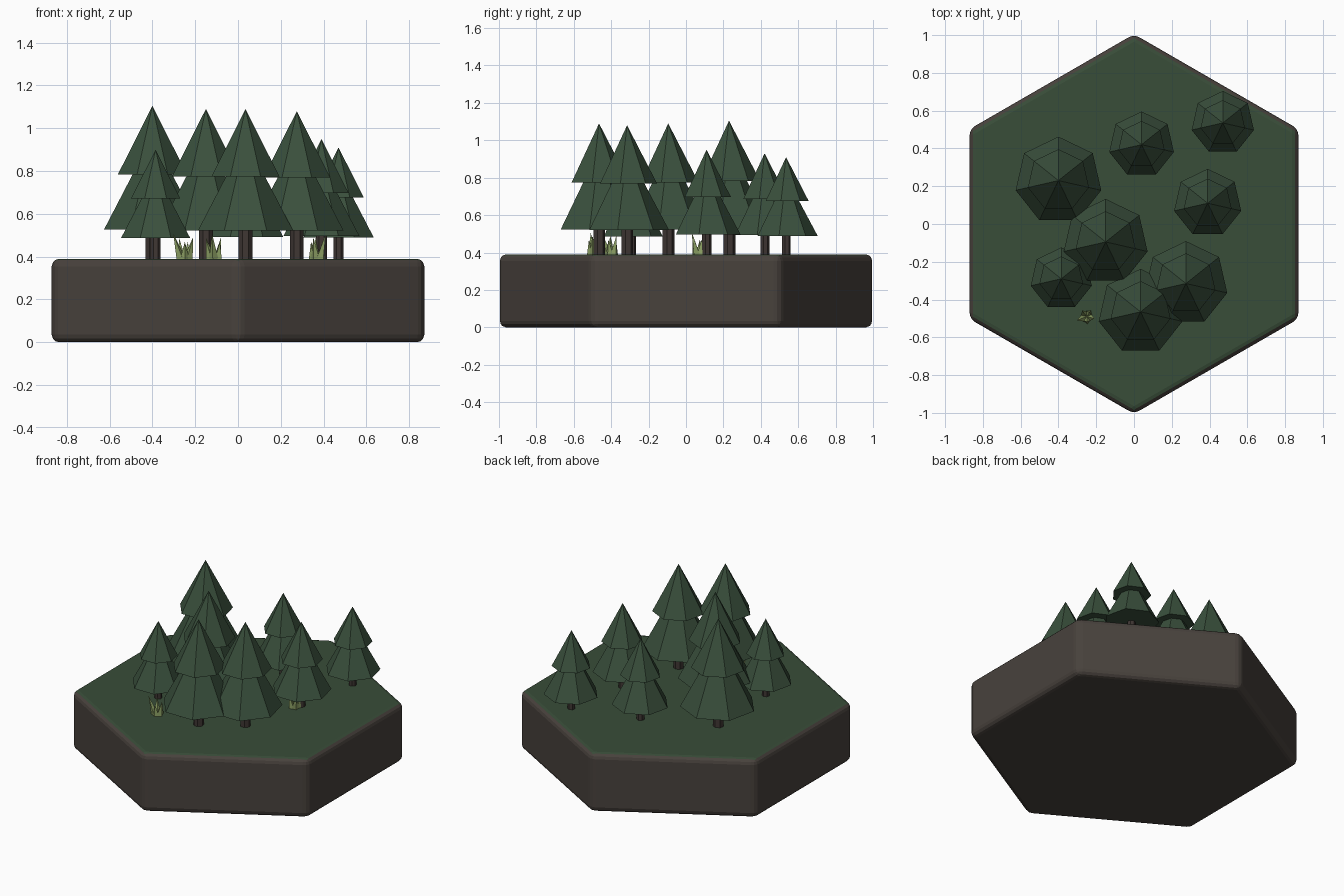
import bpy, bmesh, math
from mathutils import Vector, Matrix

cube = bpy.data.objects.get("Cube")
if cube:
    bpy.data.objects.remove(cube, do_unlink=True)

GROUND = 0.39


def material(name, rgb):
    m = bpy.data.materials.new(name)
    m.use_nodes = True
    m.diffuse_color = (*rgb, 1)
    m.node_tree.nodes["Principled BSDF"].inputs["Base Color"].default_value = (*rgb, 1)
    return m


soil = material("brown soil", (0.065, 0.054, 0.046))
turf = material("forest green turf", (0.040, 0.074, 0.040))
needles = material("pine green", (0.042, 0.080, 0.046))
bark = material("dark bark", (0.050, 0.038, 0.034))
blade_green = material("light grass", (0.27, 0.36, 0.13))


def finish(name, bm, *mats):
    mesh = bpy.data.meshes.new(name)
    bm.to_mesh(mesh)
    bm.free()
    obj = bpy.data.objects.new(name, mesh)
    bpy.context.collection.objects.link(obj)
    for m in mats:
        mesh.materials.append(m)
    return obj


def cone(bm, sides, r1, r2, z1, z2, matrix=Matrix()):
    lift = Matrix.Translation((0, 0, (z1 + z2) / 2))
    bmesh.ops.create_cone(bm, cap_ends=True, segments=sides, radius1=r1,
                          radius2=r2, depth=z2 - z1, matrix=matrix @ lift)


# Hexagonal soil slab with rounded edges and a turf top
bm = bmesh.new()
cone(bm, 6, 1.005, 1.005, 0, GROUND)
bmesh.ops.bevel(bm, geom=bm.edges[:], offset=0.035, segments=3,
                profile=0.5, affect='EDGES')
for f in bm.faces:
    f.normal_update()
    f.material_index = 1 if f.normal.z > 0.8 else 0
finish("hexagon_base", bm, soil, turf)


# Two-tier pine, proportions relative to its height
def pine(number, x, y, top):
    h = top - GROUND
    at = (x, y, GROUND)
    bm = bmesh.new()
    cone(bm, 7, 0.325 * h, 0, 0.19 * h, 0.80 * h)
    cone(bm, 7, 0.232 * h, 0, 0.55 * h, h)
    finish(f"pine_foliage_{number}", bm, needles).location = at
    bm = bmesh.new()
    cone(bm, 7, 0.047 * h, 0.047 * h, -0.01, 0.3 * h)
    finish(f"pine_trunk_{number}", bm, bark).location = at


pines = [(-0.40, 0.23, 1.105), (0.04, 0.42, 0.93), (0.47, 0.535, 0.91),
         (0.39, 0.11, 0.95), (-0.15, -0.095, 1.09), (-0.385, -0.29, 0.90),
         (0.275, -0.315, 1.08), (0.035, -0.465, 1.09)]
for i, spec in enumerate(pines, 1):
    pine(i, *spec)


# Grass tufts: pointed blades leaning out from the centre
def tuft(number, x, y):
    bm = bmesh.new()
    for k in range(5):
        turn = Matrix.Rotation(math.tau * k / 5 + number, 4, 'Z')
        lean = Matrix.Rotation(math.radians(8 + 5 * (k % 3)), 4, 'Y')
        out = Matrix.Translation((0.018, 0, 0))
        cone(bm, 4, 0.023, 0, -0.005, 0.08 + 0.022 * (k % 3), turn @ out @ lean)
    finish(f"grass_tuft_{number}", bm, blade_green).location = (x, y, GROUND)


for i, (x, y) in enumerate([(-0.25, -0.49), (-0.11, -0.40), (0.37, 0.07)], 1):
    tuft(i, x, y)
